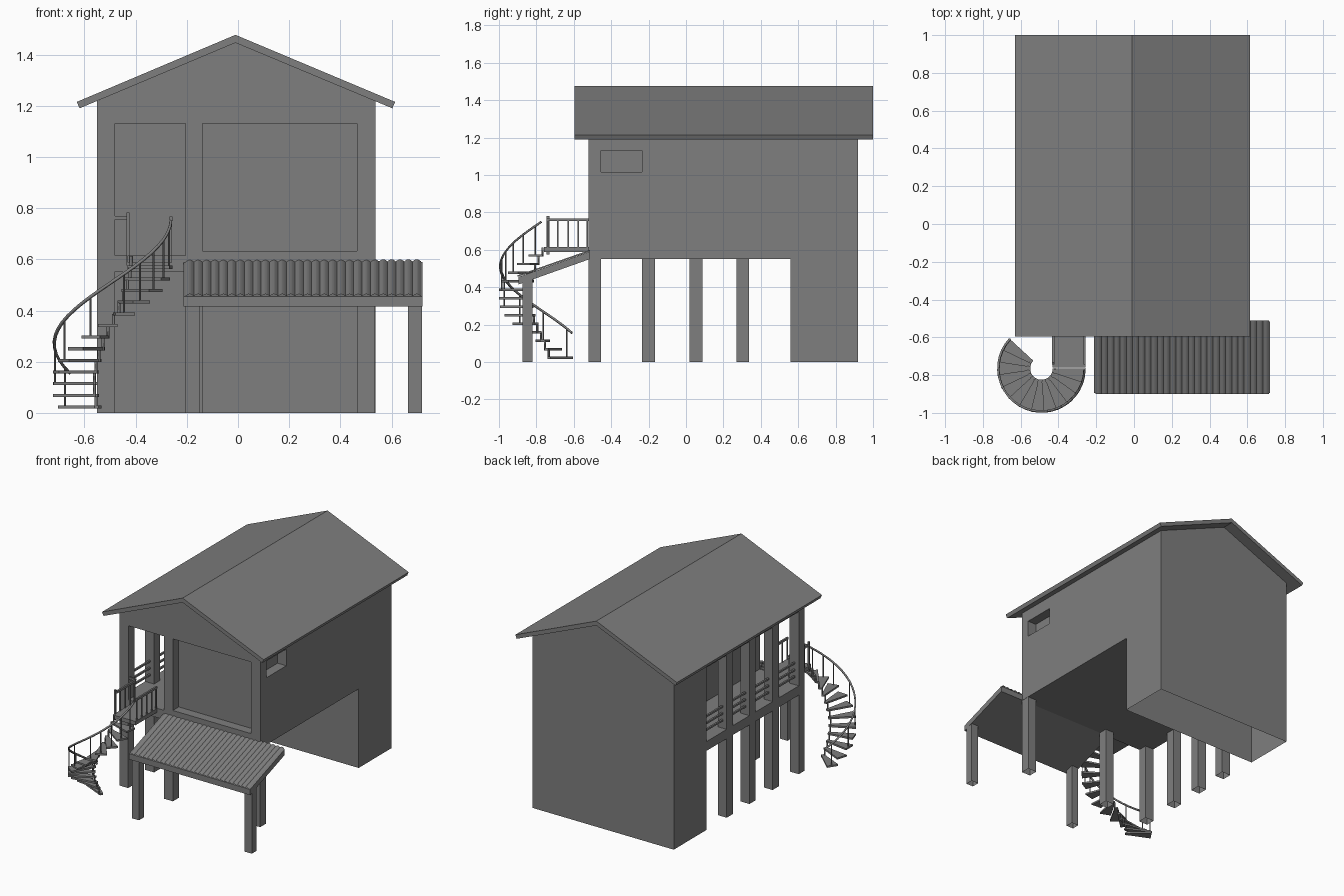
import bpy, bmesh, math
from mathutils import Vector, Matrix

if "Cube" in bpy.data.objects:
    bpy.data.objects.remove(bpy.data.objects["Cube"])

GREY = (0.21, 0.21, 0.21, 1)
grey = bpy.data.materials.new("plain grey")
grey.use_nodes = True
grey.diffuse_color = GREY
grey.node_tree.nodes["Principled BSDF"].inputs["Base Color"].default_value = GREY


def finish(name, bm):
    bmesh.ops.recalc_face_normals(bm, faces=bm.faces)
    mesh = bpy.data.meshes.new(name)
    bm.to_mesh(mesh)
    bm.free()
    mesh.materials.append(grey)
    ob = bpy.data.objects.new(name, mesh)
    bpy.context.collection.objects.link(ob)
    return ob


def open_base(bm):
    """Remove the faces that rest on the ground."""
    low = [f for f in bm.faces if all(abs(v.co.z) < 1e-4 for v in f.verts)]
    bmesh.ops.delete(bm, geom=low, context='FACES')


def box(name, x, y, z):
    bm = bmesh.new()
    bmesh.ops.create_cube(bm, size=1)
    for v in bm.verts:
        v.co = [r[0] if c < 0 else r[1] for c, r in zip(v.co, (x, y, z))]
    ob_bm = bm
    bmesh.ops.recalc_face_normals(ob_bm, faces=ob_bm.faces)
    if z[0] == 0:
        open_base(ob_bm)
    return finish(name, ob_bm)


def prism(name, points, axis, start, end):
    """Extrude a closed profile along x (points are y,z) or y (points are x,z)."""
    def place(p, d):
        return (d, p[0], p[1]) if axis == 'x' else (p[0], d, p[1])
    bm = bmesh.new()
    face = bm.faces.new([bm.verts.new(place(p, start)) for p in points])
    geom = bmesh.ops.extrude_face_region(bm, geom=[face])["geom"]
    shift = Vector(place((0, 0), end - start))
    bmesh.ops.translate(bm, vec=shift, verts=[g for g in geom if isinstance(g, bmesh.types.BMVert)])
    return finish(name, bm)


def rod(name, points, radius):
    curve = bpy.data.curves.new(name, 'CURVE')
    curve.dimensions = '3D'
    curve.bevel_depth = radius
    curve.bevel_resolution = 0
    curve.use_fill_caps = True
    spline = curve.splines.new('POLY')
    spline.points.add(len(points) - 1)
    for sp, p in zip(spline.points, points):
        sp.co = (*p, 1)
    curve.materials.append(grey)
    ob = bpy.data.objects.new(name, curve)
    bpy.context.collection.objects.link(ob)
    return ob


# House body: gabled block, then the openings cut away
LEFT, RIGHT, FRONT, BACK, FLOOR, HEAD = -0.55, 0.537, -0.52, 0.92, 0.55, 1.13
house = prism("house_body", [(LEFT, 0), (RIGHT, 0), (RIGHT, 1.219), (-0.01, 1.446), (LEFT, 1.219)],
              'y', FRONT, BACK)
cuts = {
    "undercroft": ((-1, 1), (-1, 0.56), (-1, FLOOR)),
    "gallery": ((-1, -0.205), (-0.455, 0.56), (0.615, HEAD)),
    "gallery_front": ((-0.48, -0.205), (-1, -0.40), (0.615, HEAD)),
    "front_recess": ((-0.138, 0.465), (-1, -0.455), (0.632, HEAD)),
    "side_window": ((0.47, 1), (-0.455, -0.235), (1.015, HEAD)),
}
cutters = []
for name, size in cuts.items():
    cutter = box(name + "_cutter", *size)
    cutter.hide_render = True
    cutters.append(cutter)
    mod = house.modifiers.new(name, 'BOOLEAN')
    mod.operation = 'DIFFERENCE'
    mod.solver = 'EXACT'
    mod.object = cutter
bpy.context.view_layer.update()
cut_mesh = bpy.data.meshes.new_from_object(house.evaluated_get(bpy.context.evaluated_depsgraph_get()))
house.modifiers.clear()
bm = bmesh.new()
bm.from_mesh(cut_mesh)
open_base(bm)
bm.to_mesh(house.data)
bm.free()
for cutter in cutters:
    bpy.data.objects.remove(cutter)

# Roof: bent slab with square eaves
prism("roof", [(-0.63, 1.215), (-0.01, 1.477), (0.614, 1.215), (0.603, 1.19), (-0.01, 1.446), (-0.619, 1.19)],
      'y', -0.595, 1.0)

# Posts below the front, and pillars up the open side
for i, x in enumerate((LEFT, -0.205, 0.467)):
    box(f"front_post_{i}", (x, x + 0.068), (FRONT, -0.455), (0, FLOOR))
for i, y in enumerate((-0.235, 0.02, 0.27)):
    box(f"side_pillar_{i}", (LEFT, -0.482), (y, y + 0.068), (0, HEAD))

# Gallery railing
for z in (0.665, 0.712, 0.76):
    box("gallery_rail", (-0.522, -0.510), (-0.47, 0.56), (z, z + 0.012))
box("gallery_front_rail", (-0.485, -0.43), (-0.515, -0.503), (0.755, 0.77))

# Canopy: sloping slab, corrugated sheet and two posts
prism("canopy_slab", [(-0.895, 0.415), (-0.895, 0.455), (-0.515, 0.59), (-0.515, 0.55)], 'x', -0.212, 0.72)
for i, x in enumerate((-0.205, 0.664)):
    box(f"canopy_post_{i}", (x, x + 0.055), (-0.875, -0.822), (0, 0.44))
bm = bmesh.new()
WAVES, STEPS = 28, 6
previous = None
for i in range(WAVES * STEPS + 1):
    x = -0.205 + 0.92 * i / (WAVES * STEPS)
    lift = 0.008 * abs(math.sin(math.pi * i / STEPS))
    pair = [bm.verts.new((x, -0.9, 0.456 + lift)), bm.verts.new((x, -0.512, 0.592 + lift))]
    if previous:
        bm.faces.new((previous[0], pair[0], pair[1], previous[1]))
    previous = pair
finish("corrugated_sheet", bm)

# Spiral stair
CX, CY, OUTER, INNER, COUNT = -0.49, -0.765, 0.235, 0.06, 13
START, END = math.radians(137), math.radians(358)


def spiral(angle, radius, z):
    return (CX + radius * math.cos(angle), CY + radius * math.sin(angle), z)


def rail_height(angle):
    return 0.155 + 0.595 * (angle - START) / (END - START)


step = (END - START) / COUNT
for i in range(COUNT):
    a = START + i * step
    z = 0.017 + 0.0455 * i
    bm = bmesh.new()
    rings = []
    for level in (z, z + 0.012):
        rings.append([bm.verts.new(spiral(a + t * step, r, level))
                      for t, r in ((-0.05, INNER), (0, OUTER), (1.1, OUTER), (1.1, INNER))])
    bm.faces.new(rings[0])
    bm.faces.new(rings[1])
    for k in range(4):
        n = (k + 1) % 4
        bm.faces.new((rings[0][k], rings[0][n], rings[1][n], rings[1][k]))
    finish(f"stair_tread_{i}", bm)
    mid = a + step / 2
    rod(f"stair_bracket_{i}", [spiral(a + step, INNER + 0.012, z), spiral(a + step, INNER + 0.012, z + 0.05)], 0.006)
    if i % 2 == 0 or i > 8:
        rod(f"stair_baluster_{i}", [spiral(mid, OUTER - 0.01, z), spiral(mid, OUTER - 0.01, rail_height(mid))], 0.004)
rod("stair_handrail", [spiral(START + (END - START) * k / 24, OUTER - 0.007,
                              rail_height(START + (END - START) * k / 24)) for k in range(25)], 0.007)

# Landing with a rail on each side
box("landing", (-0.432, -0.258), (-0.76, FRONT), (0.588, 0.615))
for x in (-0.428, -0.262):
    box("landing_rail", (x - 0.006, x + 0.006), (-0.745, FRONT), (0.753, 0.768))
    for y in (-0.74, -0.685, -0.63, -0.575, -0.527):
        box("landing_baluster", (x - 0.004, x + 0.004), (y - 0.004, y + 0.004), (0.61, 0.755))
box("landing_newel", (-0.435, -0.423), (-0.745, -0.731), (0.575, 0.782))
